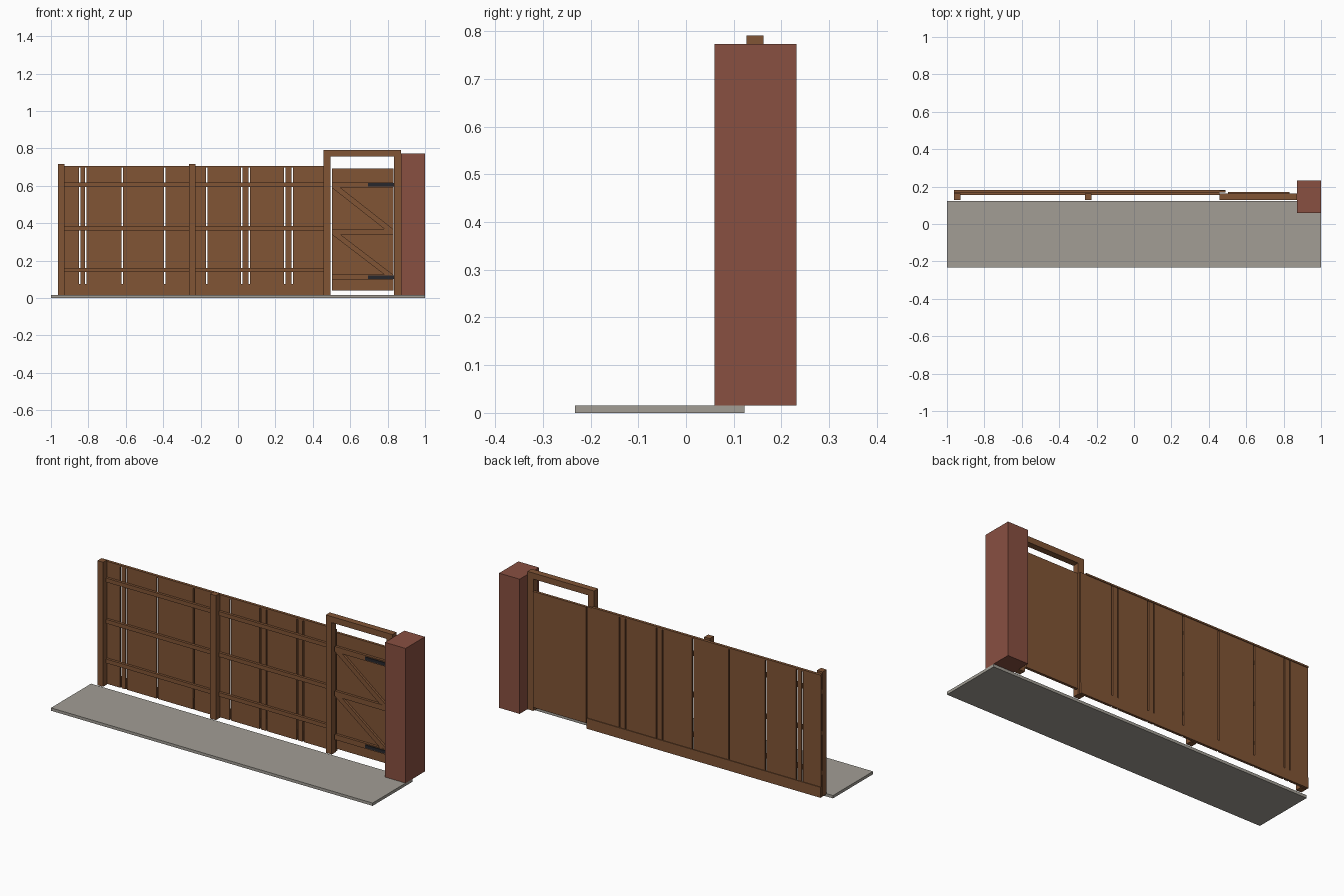
import bpy, bmesh

if "Cube" in bpy.data.objects:
    bpy.data.objects.remove(bpy.data.objects["Cube"])


def material(name, rgb):
    m = bpy.data.materials.new(name)
    m.diffuse_color = (*rgb, 1)
    m.use_nodes = True
    m.node_tree.nodes["Principled BSDF"].inputs["Base Color"].default_value = m.diffuse_color
    return m


WOOD = material("wood", (0.22, 0.09, 0.036))
BRICK = material("brick", (0.25, 0.08, 0.053))
STONE = material("stone", (0.36, 0.34, 0.30))
IRON = material("iron", (0.02, 0.02, 0.025))


def prism(name, outline, y0, y1, mat):
    """Extrude an x-z outline from y0 back to y1."""
    bm = bmesh.new()
    face = bm.faces.new([bm.verts.new((x, y0, z)) for x, z in outline])
    ext = bmesh.ops.extrude_face_region(bm, geom=[face])
    verts = [v for v in ext["geom"] if isinstance(v, bmesh.types.BMVert)]
    bmesh.ops.translate(bm, verts=verts, vec=(0, y1 - y0, 0))
    bmesh.ops.recalc_face_normals(bm, faces=bm.faces)
    mesh = bpy.data.meshes.new(name)
    bm.to_mesh(mesh)
    bm.free()
    mesh.materials.append(mat)
    ob = bpy.data.objects.new(name, mesh)
    bpy.context.collection.objects.link(ob)
    return ob


def box(name, x, y, z, mat=WOOD):
    return prism(name, [(x[0], z[0]), (x[1], z[0]), (x[1], z[1]), (x[0], z[1])],
                 y[0], y[1], mat)


G = 0.016  # paving height

# Paving and brick pier
box("paving_slab", (-1, 1), (-0.233, 0.123), (0, G), STONE)
box("brick_pier", (0.872, 1), (0.06, 0.232), (G, 0.773), BRICK)

# Fence posts
for x in (-0.963, -0.262):
    box("fence_post", (x, x + 0.035), (0.127, 0.163), (G, 0.716))

# Gate frame
for x in (0.457, 0.835):
    box("gate_post", (x, x + 0.037), (0.127, 0.163), (G, 0.757))
box("gate_lintel", (0.457, 0.872), (0.127, 0.163), (0.757, 0.791))

# Fence boards with narrow gaps between them
gaps = [-0.847, -0.813, -0.62, -0.392, -0.166, 0.021, 0.059, 0.251, 0.289]
edges = [-0.963] + gaps + [0.49]
for i, (a, b) in enumerate(zip(edges, edges[1:])):
    left = a + (0.004 if i else 0)
    right = b - (0.004 if i < len(gaps) else 0)
    box("fence_board", (left, right), (0.168, 0.178), (G, 0.70))

# Bottom board, top capping and horizontal rails
box("gravel_board", (-0.963, 0.49), (0.176, 0.182), (G, 0.075))
box("fence_capping", (-0.963, 0.457), (0.166, 0.182), (0.697, 0.706))
for z in (0.139, 0.362, 0.594):
    box("fence_rail", (-0.963, 0.457), (0.154, 0.169), (z, z + 0.023))

# Gate panel, ledges and diagonal braces
box("gate_panel", (0.502, 0.832), (0.156, 0.171), (0.04, 0.692))
for z in (0.096, 0.34, 0.59):
    box("gate_ledge", (0.502, 0.832), (0.142, 0.157), (z, z + 0.03))
for top, bottom in ((0.59, 0.37), (0.34, 0.126)):
    prism("gate_brace", [(0.502, top), (0.548, top), (0.828, bottom), (0.782, bottom)],
          0.143, 0.157, WOOD)

# Strap hinges
for z in (0.103, 0.597):
    box("strap_hinge", (0.695, 0.833), (0.137, 0.143), (z, z + 0.017), IRON)
